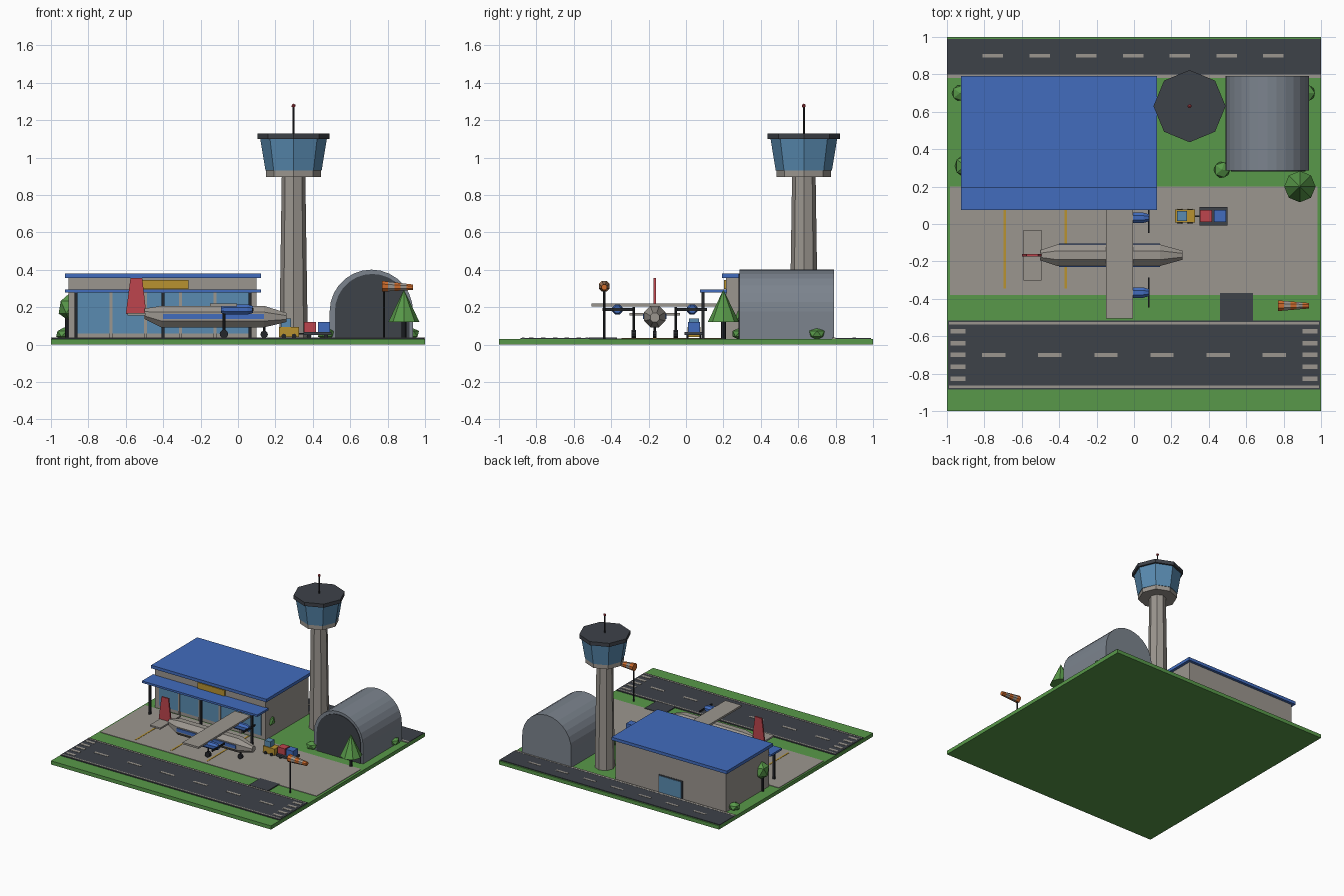
import bpy, bmesh, math
from mathutils import Vector

if "Cube" in bpy.data.objects:
    bpy.data.objects.remove(bpy.data.objects["Cube"])


def material(name, r, g, b):
    m = bpy.data.materials.new(name)
    m.use_nodes = True
    m.diffuse_color = (r, g, b, 1)
    m.node_tree.nodes["Principled BSDF"].inputs["Base Color"].default_value = (r, g, b, 1)
    return m


GRASS = material("grass green", .098, .318, .067)
ASPHALT = material("asphalt", .048, .054, .066)
CONCRETE = material("concrete", .33, .305, .275)
BLUE = material("blue paint", .054, .15, .51)
GLASS = material("glass blue", .10, .26, .44)
YELLOW = material("yellow paint", .48, .29, .03)
RED = material("red paint", .51, .06, .075)
ORANGE = material("orange cloth", .62, .15, .026)
STEEL = material("steel", .2, .23, .27)
BLACK = material("black", .017, .019, .023)
G = .03  # ground level


def finish(name, bm, *mats):
    bmesh.ops.recalc_face_normals(bm, faces=bm.faces)
    mesh = bpy.data.meshes.new(name)
    bm.to_mesh(mesh)
    bm.free()
    for m in mats:
        mesh.materials.append(m)
    ob = bpy.data.objects.new(name, mesh)
    bpy.context.collection.objects.link(ob)
    return ob


def box(name, xs, ys, zs, mat):
    """Box between the given limits on each axis."""
    bm = bmesh.new()
    bmesh.ops.create_cube(bm, size=1)
    for v in bm.verts:
        v.co = [lim[0] if c < 0 else lim[1] for c, lim in zip(v.co, (xs, ys, zs))]
    return finish(name, bm, mat)


def bar(name, x, y, w, d, z, h, mat):
    """Box on a centre point with its underside at z."""
    return box(name, (x - w / 2, x + w / 2), (y - d / 2, y + d / 2), (z, z + h), mat)


def loft(name, centres, radii, mats, n=8, axis="Z", turn=0):
    """Closed tube of n-sided rings; materials alternate from ring to ring."""
    bm = bmesh.new()
    rings = []
    for c, r in zip(centres, radii):
        ring = []
        for i in range(n):
            a = math.tau * (i + turn) / n
            u, v = r * math.cos(a), r * math.sin(a)
            off = {"X": (0, u, v), "Y": (u, 0, v), "Z": (u, v, 0)}[axis]
            ring.append(bm.verts.new(Vector(c) + Vector(off)))
        rings.append(ring)
    for k, (lo, hi) in enumerate(zip(rings, rings[1:])):
        for i in range(n):
            j = (i + 1) % n
            bm.faces.new((lo[i], lo[j], hi[j], hi[i])).material_index = k % len(mats)
    bm.faces.new(rings[0])
    bm.faces.new(rings[-1])
    return finish(name, bm, *mats)


def post(name, x, y, z0, z1, r, mat, r2=None, n=8):
    return loft(name, [(x, y, z0), (x, y, z1)], [r, r if r2 is None else r2], [mat], n)


def prism(name, outline, y0, y1, mat):
    """Extrude an x-z outline along y."""
    bm = bmesh.new()
    face = bm.faces.new([bm.verts.new((x, y0, z)) for x, z in outline])
    new = bmesh.ops.extrude_face_region(bm, geom=[face])["geom"]
    bmesh.ops.translate(bm, vec=(0, y1 - y0, 0),
                        verts=[v for v in new if isinstance(v, bmesh.types.BMVert)])
    return finish(name, bm, mat)


def shrub(name, x, y, z, r, h):
    bm = bmesh.new()
    bmesh.ops.create_icosphere(bm, subdivisions=1, radius=1)
    for v in bm.verts:
        v.co = (x + v.co.x * r, y + v.co.y * r, z + v.co.z * h)
    return finish(name, bm, GRASS)


# Ground, runway, road and apron
box("ground", (-1, 1), (-1, 1), (0, G), GRASS)
box("runway", (-.995, .995), (-.885, -.515), (G, .036), ASPHALT)
box("taxiway", (.46, .635), (-.52, -.37), (G, .038), ASPHALT)
box("apron", (-.985, .98), (-.38, .2), (G, .034), CONCRETE)
box("road", (-1, 1), (.8, .99), (G, .036), ASPHALT)
box("kerb", (-1, 1), (.78, .8), (G, .037), CONCRETE)
for y in (-.87, -.53):
    bar("runway_edge_line", 0, y, 1.98, .012, .036, .002, CONCRETE)
for i in range(6):
    bar("runway_dash", -.75 + .3 * i, -.7, .125, .02, .036, .002, CONCRETE)
for i in range(7):
    bar("road_dash", -.755 + .25 * i, .9, .11, .017, .036, .002, CONCRETE)
for x in (-.94, .94):
    for i in range(5):
        bar("threshold_bar", x, -.7 + .0635 * (i - 2), .08, .024, .036, .002, CONCRETE)
for i in range(3):
    bar("parking_line", -.69 + .325 * i, -.075, .013, .54, .034, .002, YELLOW)

# Terminal
box("terminal_walls", (-.905, .1), (.215, .77), (G, .356), CONCRETE)
box("terminal_roof", (-.925, .123), (.193, .792), (.355, .38), BLUE)
box("canopy", (-.925, .123), (.075, .22), (.28, .296), BLUE)
box("front_glass", (-.865, .065), (.208, .216), (.06, .28), GLASS)
for i in range(4):
    bar("mullion", -.68 + .186 * i, .207, .016, .012, G, .25, CONCRETE)
for x in (-.865, -.4, .065):
    bar("canopy_post", x, .09, .016, .016, G, .25, BLACK)
box("sign_panel", (-.51, -.265), (.203, .216), (.297, .345), YELLOW)
box("back_door_frame", (-.51, -.29), (.769, .773), (G, .18), ASPHALT)
box("back_door", (-.5, -.3), (.77, .776), (G, .17), GLASS)

# Control tower
TX, TY = .297, .63
post("tower_shaft", TX, TY, G, .9, .076, CONCRETE, .063)
post("tower_collar", TX, TY, .895, .932, .146, CONCRETE)
post("tower_cab", TX, TY, .93, 1.1, .15, GLASS, .178)
post("tower_roof", TX, TY, 1.1, 1.13, .193, ASPHALT)
post("antenna", TX, TY, 1.13, 1.27, .005, BLACK)
shrub("beacon", TX, TY, 1.277, .012, .012).data.materials[0] = RED

# Hangar: round-topped shell with a dark doorway plate
def arch(cx, r, cz, n=14):
    top = [(cx + r * math.cos(math.pi * i / n), cz + r * math.sin(math.pi * i / n))
           for i in range(n + 1)]
    return [(cx + r, G)] + top + [(cx - r, G)]

prism("hangar_shell", arch(.713, .223, .178), .287, .79, STEEL)
prism("hangar_doorway", arch(.718, .2, .178), .281, .288, ASPHALT)

# Aircraft
PY = -.167
loft("fuselage", [(-.5, PY, .165), (-.41, PY, .15), (.14, PY, .15), (.26, PY, .145)],
     [.03, .062, .062, .026], [CONCRETE], 8, "X", .5)
box("main_wing", (-.15, -.005), (PY - .338, PY + .338), (.205, .22), CONCRETE)
box("tailplane", (-.59, -.495), (PY - .135, PY + .135), (.155, .168), CONCRETE)
prism("tail_fin", [(-.6, .165), (-.49, .165), (-.512, .355), (-.575, .355)],
      PY - .006, PY + .006, RED)
loft("nose_strut", [(.14, PY, .05), (.14, PY, .13)], [.006] * 2, [BLACK])
loft("nose_wheel", [(.14, PY - .01, .055), (.14, PY + .01, .055)], [.02] * 2, [BLACK], 10, "Y")
for s in (-1, 1):
    bar("side_stripe", -.13, PY + s * .059, .54, .008, .138, .027, BLUE)
    ey, wy = PY + s * .2, PY + s * .113
    loft("engine", [(-.09, ey, .188), (-.06, ey, .188), (.05, ey, .188), (.08, ey, .188)],
         [.02, .03, .03, .02], [BLUE], 8, "X", .5)
    bar("propeller", .078, ey, .008, .16, .181, .014, BLACK)
    post("main_strut", -.075, wy, .05, .2, .007, BLACK)
    loft("main_wheel", [(-.075, wy - .012, .057), (-.075, wy + .012, .057)],
         [.023] * 2, [BLACK], 10, "Y")

# Baggage tug and cart
box("tug_body", (.22, .327), (.008, .077), (.042, .095), YELLOW)
box("tug_cab", (.23, .283), (.015, .07), (.095, .14), GLASS)
box("cart_bed", (.35, .5), (-.008, .09), (.052, .068), ASPHALT)
box("red_case", (.352, .418), (.012, .075), (.068, .12), RED)
box("blue_case", (.428, .492), (.012, .075), (.068, .12), BLUE)
box("tow_bar", (.325, .352), (.037, .046), (.054, .062), BLACK)
for x in (.245, .3, .38, .47):
    for y in (.008, .076):
        loft("cart_wheel", [(x, y - .005, .046), (x, y + .005, .046)],
             [.013] * 2, [BLACK], 8, "Y")

# Windsock
post("windsock_pole", .78, -.437, G, .335, .006, BLACK)
loft("windsock", [(.77 + .033 * i, -.437, .312 - .001 * i) for i in range(6)],
     [.031 - .003 * i for i in range(6)], [ORANGE, CONCRETE], 8, "X", .5)

# Trees and bushes
post("pine_trunk", .887, .2, G, .13, .013, BLACK)
post("pine_crown", .887, .2, .12, .29, .084, GRASS, .002)
shrub("round_tree", -.9, .31, .2, .066, .075)
post("round_tree_trunk", -.915, .31, G, .15, .011, BLACK)
shrub("wall_shrub", .07, .3, .155, .052, .055)
for x, y in ((.47, .29), (.925, .7), (-.93, .7)):
    shrub("bush", x, y, .058, .048, .034)
